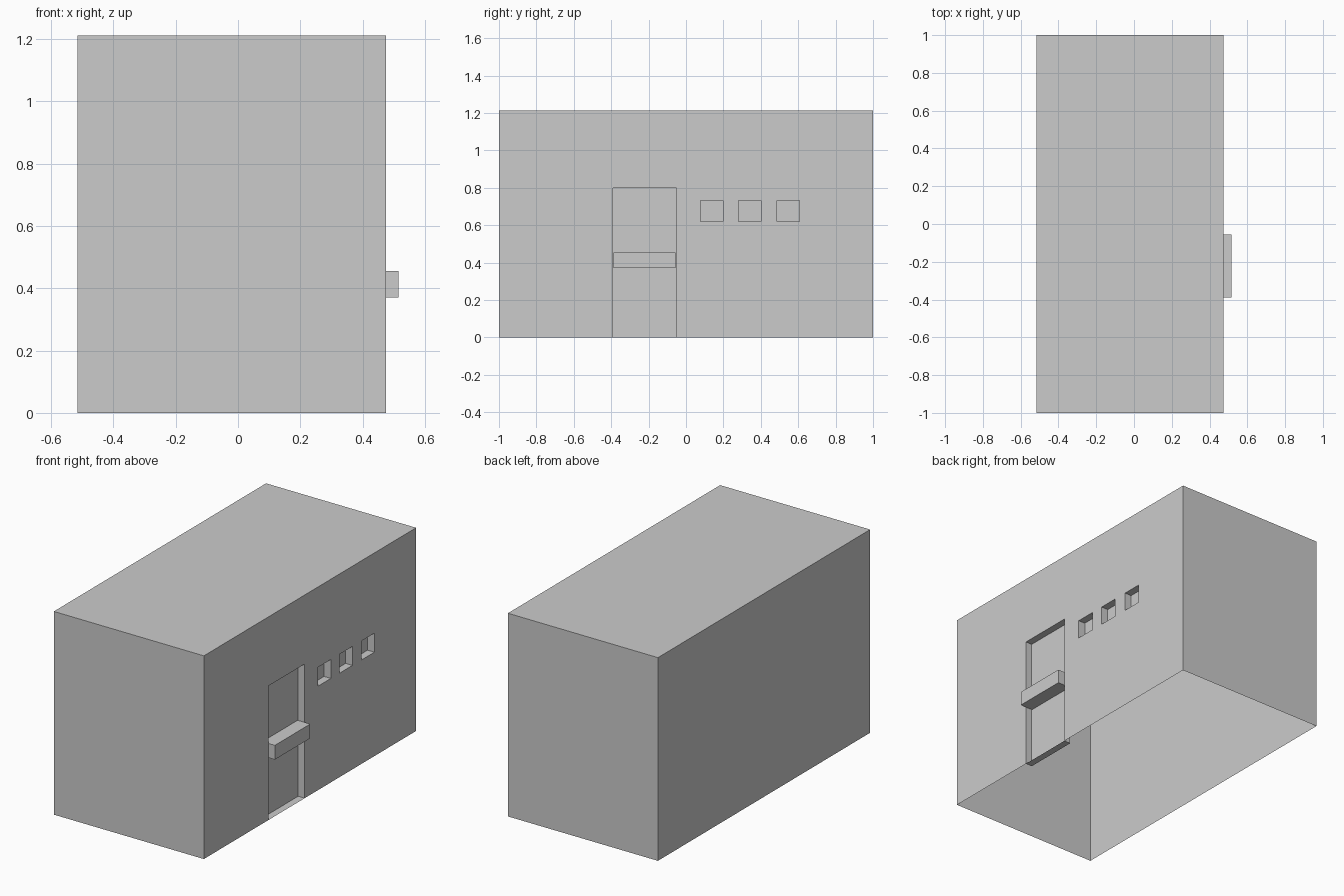
import bpy, bmesh
from mathutils import Vector

if "Cube" in bpy.data.objects:
    bpy.data.objects.remove(bpy.data.objects["Cube"])

X0, X1, H = -0.515, 0.475, 1.212
# openings in the right wall: y0, y1, z0, z1, depth
DOOR = (-0.39, -0.05, 0.0, 0.80, 0.043)
OPENINGS = [DOOR] + [(y, y + 0.12, 0.62, 0.733, 0.045) for y in (0.077, 0.28, 0.487)]


def box(bm, lo, hi):
    lo, hi = Vector(lo), Vector(hi)
    verts = bmesh.ops.create_cube(bm, size=1)["verts"]
    for v in verts:
        v.co = Vector(v.co[i] * (hi[i] - lo[i]) + (lo[i] + hi[i]) / 2 for i in range(3))


def finish(bm, name):
    me = bpy.data.meshes.new(name)
    bm.to_mesh(me)
    bm.free()
    ob = bpy.data.objects.new(name, me)
    bpy.context.collection.objects.link(ob)
    return ob


def right_faces(bm):
    return [f for f in bm.faces if f.normal.x > 0.9]


# building shell, open underneath
bm = bmesh.new()
box(bm, (X0, -1, 0), (X1, 1, H))
bm.normal_update()
bmesh.ops.delete(bm, geom=[f for f in bm.faces if f.normal.z < -0.9], context='FACES')

# cut the right wall along the edges of the openings
cuts = {((0, y, 0), (0, 1, 0)) for o in OPENINGS for y in o[:2]}
cuts |= {((0, 0, z), (0, 0, 1)) for o in OPENINGS for z in o[2:4] if z > 0}
for co, no in sorted(cuts):
    faces = right_faces(bm)
    geom = faces + list({e for f in faces for e in f.edges}) + list({v for f in faces for v in f.verts})
    bmesh.ops.bisect_plane(bm, geom=geom, plane_co=co, plane_no=no)
    bm.normal_update()

# push door and windows inwards
for y0, y1, z0, z1, depth in OPENINGS:
    cells = []
    for f in right_faces(bm):
        c = f.calc_center_median()
        if y0 < c.y < y1 and z0 < c.z < z1:
            cells.append(f)
    new = bmesh.ops.extrude_face_region(bm, geom=cells)["geom"]
    bmesh.ops.delete(bm, geom=[f for f in cells if f.is_valid], context='FACES')
    bmesh.ops.translate(bm, vec=(-depth, 0, 0),
                        verts=[g for g in new if isinstance(g, bmesh.types.BMVert)])
    bm.normal_update()
bmesh.ops.recalc_face_normals(bm, faces=bm.faces)
finish(bm, "building_shell")

# bar across the door, standing proud of the wall
bm = bmesh.new()
box(bm, (X1 - DOOR[4], -0.388, 0.37), (0.515, -0.055, 0.455))
finish(bm, "door_bar")
